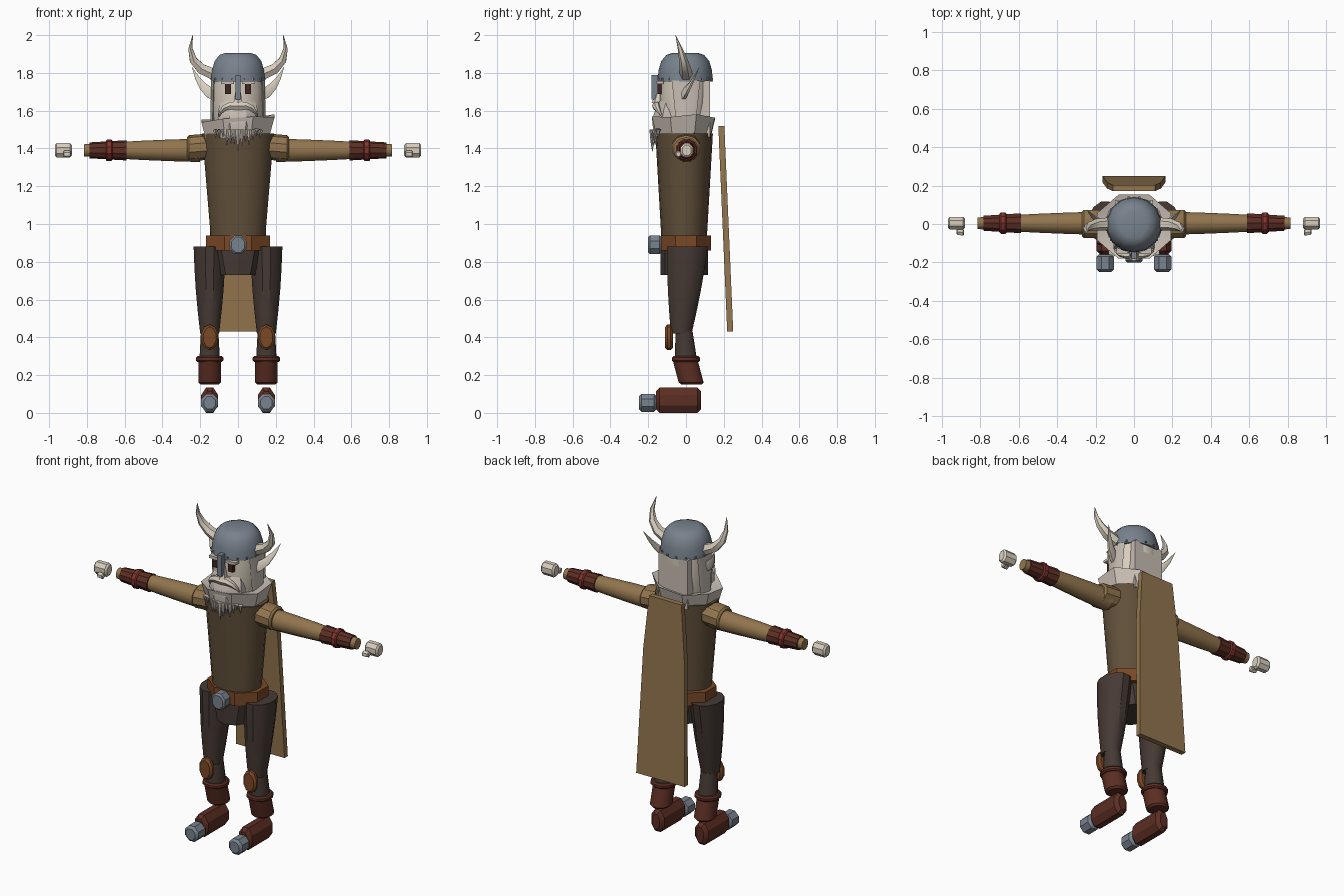
import bpy, bmesh, math
from mathutils import Vector

old = bpy.data.objects.get("Cube")
if old:
    bpy.data.objects.remove(old, do_unlink=True)

X, Y, Z = range(3)


def material(name, hex_colour):
    def linear(value):
        return ((value / 255 + 0.055) / 1.055) ** 2.4
    colour = [linear(value) for value in bytes.fromhex(hex_colour)] + [1]
    mat = bpy.data.materials.new(name)
    mat.use_nodes = True
    mat.diffuse_color = colour
    shader = next(node for node in mat.node_tree.nodes if node.type == 'BSDF_PRINCIPLED')
    shader.inputs["Base Color"].default_value = colour
    return mat


ivory = material("ivory", "d8cebe")
fur = material("grey_fur", "c8beb4")
steel = material("steel", "78828d")
tunic = material("brown_tunic", "61503a")
tan = material("tan_cloth", "92754e")
leather = material("tan_leather", "7a4826")
trousers = material("dark_trousers", "463a34")
boot = material("red_brown_leather", "5c2e23")
red = material("red_band", "80322c")
dark = material("dark_eye", "3e2620")


def build(name, mat, rings, pair=False):
    """Skin a list of vertex rings; a pair also gets a mirrored copy."""
    for prefix, sign in (("left_", 1), ("right_", -1)) if pair else (("", 1),):
        bm = bmesh.new()
        loops = [[bm.verts.new((p[X] * sign, p[Y], p[Z])) for p in ring] for ring in rings]
        for lower, upper in zip(loops, loops[1:]):
            for i in range(len(lower)):
                bm.faces.new((lower[i - 1], lower[i], upper[i], upper[i - 1]))
        bm.faces.new(loops[0])
        bm.faces.new(loops[-1])
        bmesh.ops.recalc_face_normals(bm, faces=bm.faces)
        mesh = bpy.data.meshes.new(prefix + name)
        bm.to_mesh(mesh)
        bm.free()
        mesh.materials.append(mat)
        obj = bpy.data.objects.new(prefix + name, mesh)
        bpy.context.collection.objects.link(obj)
        bpy.ops.object.select_all(action='DESELECT')
        obj.select_set(True)
        bpy.context.view_layer.objects.active = obj
        bpy.ops.object.shade_smooth_by_angle(angle=math.radians(33))


def ring_angles(sides):
    return [(i + 0.5) * math.tau / sides for i in range(sides)]


def part(name, mat, axis, start, end, half, end_half=None, bulge=0, chamfer=0, sides=12, pair=False):
    """Prism along an axis; it can taper, swell in the middle and have bevelled ends."""
    start, end = Vector(start), Vector(end)
    end_half = end_half or half
    across = [i for i in (X, Y, Z) if i != axis]
    stations = [(0, 0), (1, 0)]
    if bulge:
        stations = [(i / 4, -bulge * math.sin(math.pi * i / 4)) for i in range(5)]
    if chamfer:
        cut = chamfer / (end - start).length
        stations = [(0, chamfer), (cut, 0), (1 - cut, 0), (1, chamfer)]
    rings = []
    for t, inset in stations:
        ring = []
        for angle in ring_angles(sides):
            point = start.lerp(end, t)
            for i, wave in enumerate((math.cos(angle), math.sin(angle))):
                radius = half[i] + (end_half[i] - half[i]) * t - inset
                point[across[i]] += radius * wave / math.cos(math.pi / sides)
            ring.append(point)
        rings.append(ring)
    build(name, mat, rings, pair)


def tusk(name, mat, start, bend, tip, radius, flat=1, pair=False):
    """Bent cone that follows a quadratic curve to a point."""
    start, bend, tip = Vector(start), Vector(bend), Vector(tip)
    rings = []
    for t in (i / 4 for i in range(5)):
        centre = start.lerp(bend, t).lerp(bend.lerp(tip, t), t)
        heading = (bend - start).lerp(tip - bend, t)
        side = heading.cross((0, 1, 0)).normalized()
        depth = side.cross(heading).normalized() * flat
        size = radius * (1 - t ** 1.5) + 0.001
        rings.append([centre + (side * math.cos(a) + depth * math.sin(a)) * size
                      for a in ring_angles(6)])
    build(name, mat, rings, pair)


def mid(y, z):
    return 0, y, z


def leg(y, z):
    return .15, y, z


def arm(x):
    return x, .004, 1.39


# torso, hips and belt
part("tunic", tunic, Z, mid(-.01, .88), mid(-.01, 1.48), half=(.14, .116), end_half=(.19, .15), sides=18)
part("hips", trousers, Z, mid(-.01, .73), mid(-.01, .87), half=(.105, .12), end_half=(.145, .12), sides=10)
part("belt", leather, Z, mid(0, .86), mid(0, .94), half=(.17, .133), sides=8)
part("buckle", steel, Y, mid(-.2, .89), mid(-.13, .89), half=(.045, .05), chamfer=.01, sides=8)

# legs
part("thigh", trousers, Z, leg(.008, .88), leg(-.025, .42), half=(.085, .108), end_half=(.05, .055),
     bulge=.006, pair=True)
part("shin", trousers, Z, leg(-.01, .43), leg(0, .27), half=(.046, .045), end_half=(.055, .06), pair=True)
part("knee_pad", leather, Y, leg(-.11, .4), leg(-.07, .4), half=(.045, .065), chamfer=.012,
     sides=10, pair=True)
part("boot_shaft", boot, Z, leg(-.01, .3), leg(.03, .15), half=(.06, .066), chamfer=.012, pair=True)
part("boot_cuff", boot, Z, leg(0, .27), leg(0, .3), half=(.073, .075), chamfer=.008, pair=True)
part("foot", boot, Y, leg(-.16, .067), leg(.08, .067), half=(.045, .067), chamfer=.02, sides=8, pair=True)
part("toe_cap", steel, Y, leg(-.25, .053), leg(-.155, .053), half=(.045, .047), chamfer=.014,
     sides=8, pair=True)

# arms and hands
part("shoulder", tan, X, (.15, 0, 1.41), (.27, 0, 1.4), half=(.074, .066), chamfer=.01, sides=10, pair=True)
part("sleeve", tan, X, arm(.2), arm(.815), half=(.06, .062), end_half=(.03, .032), bulge=.004, pair=True)
part("bracer", boot, X, arm(.59), arm(.785), half=(.052, .051), end_half=(.039, .04), sides=10, pair=True)
part("bracer_band", red, X, arm(.665), arm(.7), half=(.055, .054), chamfer=.006, sides=10, pair=True)
part("hand", ivory, X, arm(.88), arm(.97), half=(.033, .038), chamfer=.01, sides=8, pair=True)
part("thumb", ivory, X, (.885, -.045, 1.37), (.925, -.04, 1.37), half=(.016, .016), chamfer=.005,
     sides=6, pair=True)

# stiff cloak panel that widens downwards
cloak = []
for t in (0, .3, 1):
    width, y, z = .11 + .055 * math.sqrt(t), .187 + .047 * t, 1.52 - 1.09 * t
    cloak.append([(width * i, y + .016 * j, z) for i, j in ((-1, -1), (1, -1), (1, 1), (-1, 1))])
build("cloak", tan, cloak)

# fur collar with a slightly tilted, uneven rim
collar = []
for z, width in ((1.46, .18), (1.56, .21), (1.54, .13)):
    collar.append([(width * math.cos(a), width * math.sin(a) * .86 - .014,
                    z + .015 * math.cos(a) + .008 * math.sin(3 * a)) for a in ring_angles(8)])
build("fur_collar", fur, collar)

# beard strands hanging over the collar
for i in range(-6, 7):
    x, y = i * .02, abs(i) * .005 - .178
    tip = 1.385 + abs(i) * .011 + i % 3 * .014
    tusk("beard_strand", fur, (x, y, 1.5), (x, y, tip + .05), (x, y, tip), radius=.014)

# head and beard
part("head", ivory, Z, mid(-.01, 1.5), mid(-.005, 1.77), half=(.12, .11), end_half=(.136, .132), bulge=.008)
part("beard", fur, Z, mid(-.1, 1.48), mid(-.08, 1.65), half=(.085, .07), end_half=(.09, .06),
     bulge=.02, sides=8)
tusk("moustache", ivory, mid(-.155, 1.625), (.09, -.17, 1.64), (.105, -.12, 1.555), radius=.025, pair=True)
part("nose", ivory, Z, mid(-.152, 1.64), mid(-.14, 1.71), half=(.024, .026), end_half=(.012, .015), sides=6)
part("eye", dark, Y, (.054, -.152, 1.715), (.054, -.13, 1.715), half=(.016, .026), sides=4, pair=True)
part("eyebrow", fur, Y, (.056, -.156, 1.748), (.056, -.12, 1.748), half=(.034, .008), sides=4, pair=True)
part("back_hair", fur, Z, mid(.1, 1.46), mid(.1, 1.76), half=(.1, .026), sides=4)
part("side_lock", fur, Z, (.135, 0, 1.53), (.13, 0, 1.76), half=(.012, .045), end_half=(.012, .065),
     sides=6, pair=True)
tusk("ear", ivory, (.115, -.02, 1.68), (.19, .01, 1.7), (.243, .07, 1.83), radius=.036, flat=.5, pair=True)

# horned helmet
dome = []
for turn in (0, .25, .5, .75, .9):
    a = turn * math.pi / 2
    radius = .146 * math.cos(a) ** .4
    dome.append([(radius * math.cos(b), radius * math.sin(b) - .004, 1.755 + .152 * math.sin(a))
                 for b in ring_angles(14)])
build("helmet", steel, dome)
part("nose_guard", steel, Z, mid(-.165, 1.66), mid(-.165, 1.79), half=(.014, .018), sides=4)
tusk("horn", ivory, (.125, 0, 1.79), (.29, 0, 1.84), (.24, -.055, 2), radius=.034, pair=True)

# rivets around the helmet rim
for a in ring_angles(16):
    x, y = .144 * math.cos(a), .144 * math.sin(a) - .004
    part("rivet", steel, Z, (x, y, 1.762), (x, y, 1.772), half=(.005, .005), sides=4)
